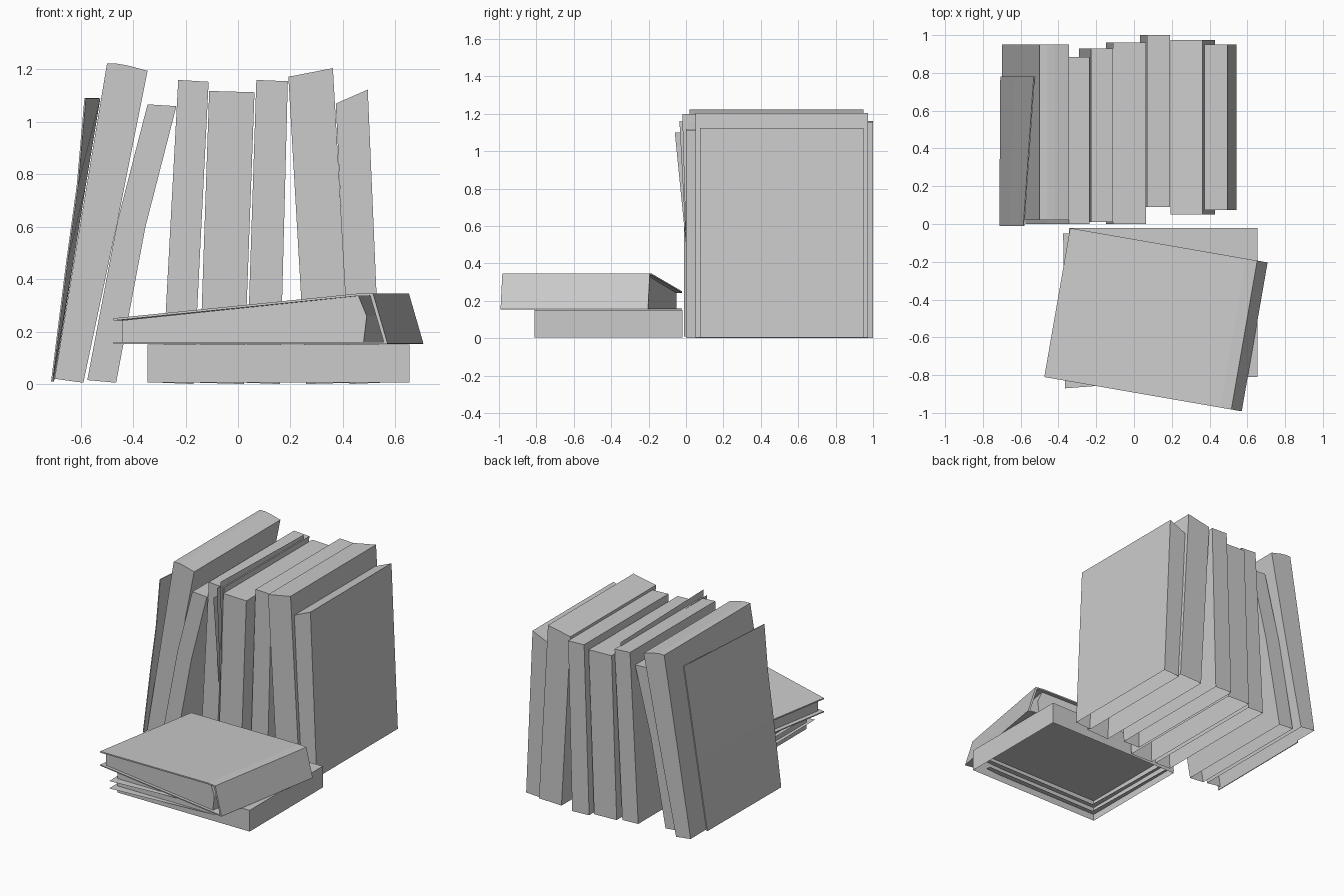
import bpy
import bmesh
from mathutils import Matrix, Vector

old = bpy.data.objects.get("Cube")
if old:
    bpy.data.objects.remove(old, do_unlink=True)

GREY = (0.6, 0.6, 0.6, 1.0)
grey = bpy.data.materials.new("book_grey")
grey.use_nodes = True
grey.diffuse_color = GREY
grey.node_tree.nodes["Principled BSDF"].inputs["Base Color"].default_value = GREY


def finish(name, bm):
    mesh = bpy.data.meshes.new(name)
    bm.to_mesh(mesh)
    bm.free()
    mesh.materials.append(grey)
    obj = bpy.data.objects.new(name, mesh)
    bpy.context.collection.objects.link(obj)
    return obj


def extrude_profile(name, profile, y0, y1, open_bottom=False):
    """Extrude an x-z profile along y; its last edge is the bottom."""
    bm = bmesh.new()
    front = [bm.verts.new((x, y0, z)) for x, z in profile]
    back = [bm.verts.new((x, y1, z)) for x, z in profile]
    bm.faces.new(front)
    bm.faces.new(back[::-1])
    n = len(profile)
    for i in range(n - 1 if open_bottom else n):
        j = (i + 1) % n
        bm.faces.new((front[j], front[i], back[i], back[j]))
    bmesh.ops.recalc_face_normals(bm, faces=bm.faces)
    return finish(name, bm)


def sheet(name, rows, thickness=0):
    """Grid of quads between successive point rows."""
    bm = bmesh.new()
    grid = [[bm.verts.new(p) for p in row] for row in rows]
    for a, b in zip(grid, grid[1:]):
        for i in range(len(a) - 1):
            bm.faces.new((a[i], a[i + 1], b[i + 1], b[i]))
    obj = finish(name, bm)
    if thickness:
        mod = obj.modifiers.new("thickness", "SOLIDIFY")
        mod.thickness = thickness
        mod.offset = 0
    return obj


# Standing books: outline from bottom left, over the top, to bottom right
standing = {
    "tall_leaning_book": ([(-0.70, 0.02), (-0.50, 1.222), (-0.46, 1.222), (-0.42, 1.215),
                           (-0.345, 1.195), (-0.46, 0.62), (-0.59, 0.005)], 0.02, 0.95),
    "bent_leaning_book": ([(-0.575, 0.015), (-0.46, 0.62), (-0.345, 1.067),
                           (-0.235, 1.06), (-0.353, 0.6), (-0.465, 0.005)], 0.0, 0.885),
    "upright_book_1": ([(-0.29, 0.005), (-0.228, 1.16), (-0.112, 1.153), (-0.17, 0)], 0.01, 0.93),
    "upright_book_2": ([(-0.148, 0.005), (-0.11, 1.118), (0.063, 1.113), (0.022, 0)], 0.0, 0.96),
    "upright_book_3": ([(0.032, 0.005), (0.07, 1.16), (0.19, 1.155), (0.16, 0)], 0.09, 1.0),
    "upright_book_4": ([(0.26, 0), (0.192, 1.172), (0.362, 1.205), (0.43, 0.005)], 0.05, 0.973),
    "end_book": ([(0.425, 0), (0.373, 1.07), (0.495, 1.123), (0.543, 0.005)], 0.075, 0.95),
}
for name, (profile, y0, y1) in standing.items():
    extrude_profile(name, profile, y0, y1, open_bottom=True)

# Twisted loose cover leaning on the left end
sheet("loose_cover", [
    [(-0.71, -0.01, 0.01), (-0.705, 0.78, 0.01)],
    [(-0.652, -0.01, 0.47), (-0.63, 0.78, 0.47)],
    [(-0.612, -0.01, 0.76), (-0.583, 0.78, 0.76)],
    [(-0.583, -0.01, 1.09), (-0.528, 0.78, 1.09)]], 0.006)

# Loose pages standing in the gap between two books
for i, (x, y, z) in enumerate([(-0.145, -0.06, 1.1), (-0.135, -0.035, 1.16), (-0.12, -0.02, 1.2)]):
    sheet(f"loose_page_{i + 1}", [[(x, 0.0, 0.5), (x, 0.88, 0.5)], [(x, y, z), (x, 0.88, z - 0.02)]])

# Lower lying book: shell open underneath, with thin cover edges poking out
extrude_profile("lower_book", [(-0.345, 0.005), (-0.345, 0.15), (0.655, 0.15), (0.655, 0.005)],
                -0.81, -0.02, open_bottom=True)
for i, z in enumerate((0.05, 0.1)):
    sheet(f"cover_edge_{i + 1}", [
        [(-0.375, -0.05, z), (-0.365, -0.87, z), (0.55, -0.8, z)],
        [(-0.33, -0.05, z), (-0.31, -0.78, z), (0.55, -0.77, z)]])

# Upper lying book: built along its own axes, then turned into place
upper = [
    extrude_profile("upper_pages", [(0.03, 0.16), (0.03, 0.243), (0.945, 0.336),
                                    (0.977, 0.26), (0.965, 0.16)], 0.02, 0.775),
    extrude_profile("upper_front_cover", [(0, 0.242), (0, 0.251), (0.945, 0.345), (1.005, 0.345),
                                          (1.0, 0.337), (0.945, 0.336)], 0, 0.8),
    extrude_profile("upper_back_cover", [(0, 0.153), (0, 0.16), (1.05, 0.16), (1.06, 0.153)], 0, 0.8),
    extrude_profile("upper_spine", [(1.048, 0.155), (0.992, 0.343), (1.005, 0.345), (1.061, 0.155)], 0, 0.8),
]
place = Matrix.Translation(Vector((-0.475, -0.81, 0))) @ Matrix.Rotation(-0.172, 4, "Z")
for obj in upper:
    obj.data.transform(place)
